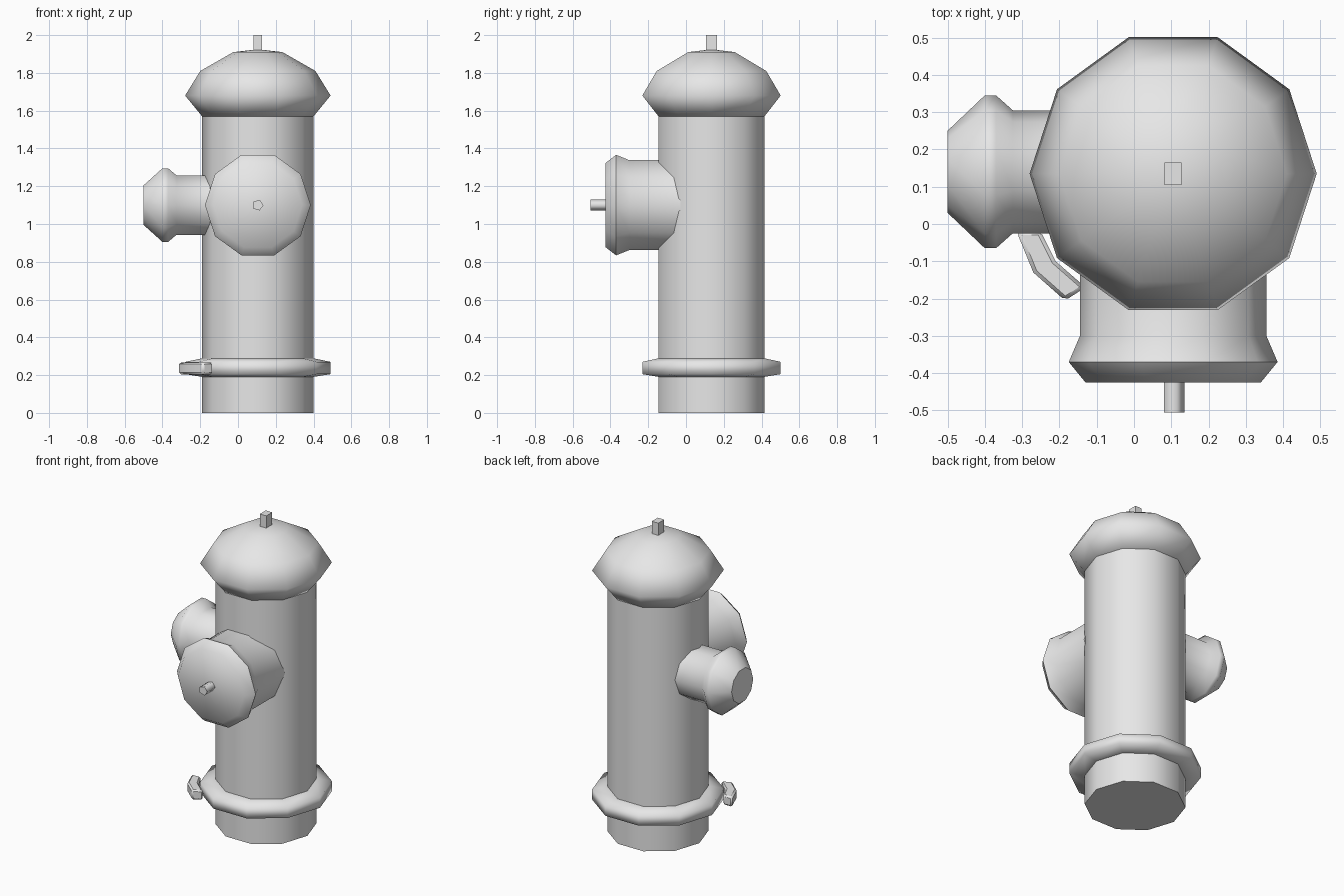
import bpy, bmesh, math
from mathutils import Matrix, Vector

cube = bpy.data.objects.get("Cube")
if cube:
    bpy.data.objects.remove(cube, do_unlink=True)

# One plain grey paint
grey = bpy.data.materials.new("light grey paint")
grey.use_nodes = True
GREY = (0.8, 0.8, 0.8, 1)
grey.diffuse_color = GREY
grey.node_tree.nodes["Principled BSDF"].inputs["Base Color"].default_value = GREY

AXIS = Vector((0.105, 0.135, 0))
TO_FRONT = Matrix.Rotation(math.pi / 2, 4, 'X')    # local z -> -y
TO_SIDE = Matrix.Rotation(-math.pi / 2, 4, 'Y') @ Matrix.Rotation(math.pi / 2, 4, 'Z')  # local z -> -x


def finish(bm, name, smooth_angle):
    bmesh.ops.recalc_face_normals(bm, faces=bm.faces)
    mesh = bpy.data.meshes.new(name)
    bm.to_mesh(mesh)
    bm.free()
    mesh.materials.append(grey)
    obj = bpy.data.objects.new(name, mesh)
    bpy.context.collection.objects.link(obj)
    bpy.ops.object.select_all(action='DESELECT')
    obj.select_set(True)
    bpy.context.view_layer.objects.active = obj
    bpy.ops.object.shade_smooth_by_angle(angle=math.radians(smooth_angle))
    return obj


def lathe(name, profile, place, sides=10, smooth_angle=50, turn=0):
    """Spin (radius, height) pairs about local z; cap both ends, or join them to a point."""
    bm = bmesh.new()
    rings = []
    for r, h in profile:
        if r == 0:
            rings.append([bm.verts.new(place @ Vector((0, 0, h)))] * sides)
            continue
        angles = [turn + math.tau * i / sides for i in range(sides)]
        rings.append([bm.verts.new(place @ Vector((r * math.cos(a), r * math.sin(a), h)))
                      for a in angles])
    for low, high in zip(rings, rings[1:]):
        for i in range(sides):
            j = (i + 1) % sides
            bm.faces.new(list(dict.fromkeys((low[i], low[j], high[j], high[i]))))
    for ring, (r, _) in ((rings[0], profile[0]), (rings[-1], profile[-1])):
        if r:
            bm.faces.new(ring)
    return finish(bm, name, smooth_angle)


upright = Matrix.Translation(AXIS)
front = Matrix.Translation((AXIS.x, 0, 1.10)) @ TO_FRONT
side = Matrix.Translation((0, 0.14, 1.10)) @ TO_SIDE

# Barrel, base flange and domed bonnet
lathe("barrel", [(0.295, 0), (0.295, 1.58)], upright)
lathe("base_flange", [(0.29, 0.19), (0.385, 0.205), (0.385, 0.27), (0.29, 0.29)],
      upright, smooth_angle=85)
lathe("bonnet", [(0.295, 1.57), (0.385, 1.68), (0.305, 1.81), (0.13, 1.91), (0, 1.925)],
      upright, smooth_angle=80)

# Square operating nut on top
bm = bmesh.new()
bmesh.ops.create_cube(bm, size=1, matrix=Matrix.Translation((0.105, 0.135, 1.95))
                      @ Matrix.Diagonal((0.046, 0.06, 0.1, 1)))
finish(bm, "top_nut", 30)

# Large front outlet with its cap and bolt
lathe("front_outlet", [(0.25, 0.03), (0.25, 0.30), (0.28, 0.37), (0.235, 0.425)],
      front, smooth_angle=60)
lathe("front_bolt", [(0.03, 0.41), (0.03, 0.505)], front, sides=5, smooth_angle=75)

# Smaller side outlet with its tapered cap
lathe("side_outlet", [(0.165, 0.12), (0.165, 0.325), (0.205, 0.37), (0.205, 0.40), (0.11, 0.50)],
      side, smooth_angle=46)

# Short curved lug beside the flange
outline = [(-0.315, -0.02), (-0.27, -0.13), (-0.185, -0.205),
           (-0.13, -0.17), (-0.21, -0.10), (-0.25, -0.02)]
bm = bmesh.new()
low = [bm.verts.new((x, y, 0.203)) for x, y in outline]
high = [bm.verts.new((x, y, 0.268)) for x, y in outline]
n = len(outline)
for i in range(n):
    j = (i + 1) % n
    bm.faces.new((low[i], low[j], high[j], high[i]))
for ring in (low, high):                       # two quads follow the bend
    bm.faces.new((ring[0], ring[1], ring[4], ring[5]))
    bm.faces.new((ring[1], ring[2], ring[3], ring[4]))
lug = finish(bm, "flange_lug", 60)
bevel = lug.modifiers.new("Soft edges", 'BEVEL')
bevel.width = 0.01
bevel.segments = 1
